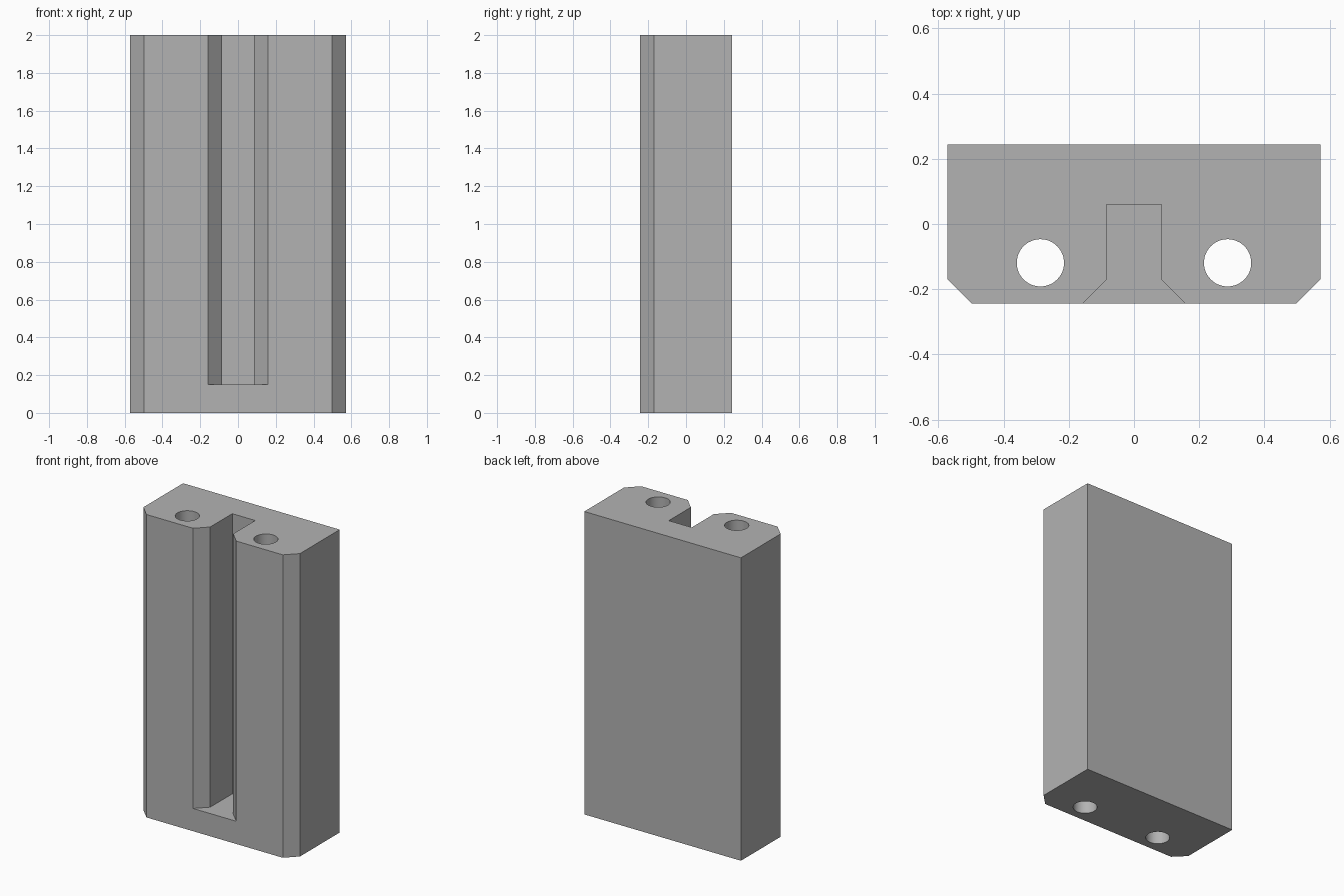
import bpy
import bmesh
import math

cube = bpy.data.objects.get("Cube")
if cube:
    bpy.data.objects.remove(cube, do_unlink=True)

HEIGHT = 2.0
HALF_W, HALF_D = 0.572, 0.244
CHAMFER = 0.074
SLOT_HALF, SLOT_BACK, SLOT_FLOOR = 0.084, 0.06, 0.15
HOLE_X, HOLE_Y, HOLE_R = 0.287, -0.119, 0.0725
OVER = 0.1

# Plain grey material
grey = bpy.data.materials.new("plain grey")
grey.use_nodes = True
colour = (0.45, 0.45, 0.45, 1)
grey.diffuse_color = colour
grey.node_tree.nodes["Principled BSDF"].inputs["Base Color"].default_value = colour


def prism(name, outline, z0, z1):
    """Extrude an outline in the ground plane from z0 up to z1."""
    bm = bmesh.new()
    base = bm.faces.new([bm.verts.new((x, y, z0)) for x, y in outline])
    top = bmesh.ops.extrude_face_region(bm, geom=[base])["geom"]
    verts = [g for g in top if isinstance(g, bmesh.types.BMVert)]
    bmesh.ops.translate(bm, verts=verts, vec=(0, 0, z1 - z0))
    bmesh.ops.recalc_face_normals(bm, faces=bm.faces)
    mesh = bpy.data.meshes.new(name)
    bm.to_mesh(mesh)
    bm.free()
    mesh.materials.append(grey)
    obj = bpy.data.objects.new(name, mesh)
    bpy.context.collection.objects.link(obj)
    return obj


def mirrored(half):
    """Complete a right-hand half outline across x = 0."""
    return half + [(-x, y) for x, y in reversed(half)]


# Block with chamfered front corners
block = prism("slotted_block", mirrored([
    (HALF_W - CHAMFER, -HALF_D),
    (HALF_W, -HALF_D + CHAMFER),
    (HALF_W, HALF_D),
]), 0, HEIGHT)

# Slot cutter with a flared mouth, closed at the bottom
flare = CHAMFER + OVER
cutters = [prism("slot_cutter", mirrored([
    (SLOT_HALF + flare, -HALF_D - OVER),
    (SLOT_HALF, -HALF_D + CHAMFER),
    (SLOT_HALF, SLOT_BACK),
]), SLOT_FLOOR, HEIGHT + OVER)]

# Round cutters for the two through holes
SIDES = 48
for side, name in ((1, "left_hole_cutter"), (-1, "right_hole_cutter")):
    circle = [(side * HOLE_X + HOLE_R * math.cos(math.tau * i / SIDES),
               HOLE_Y + HOLE_R * math.sin(math.tau * i / SIDES))
              for i in range(SIDES)]
    cutters.append(prism(name, circle, -OVER, HEIGHT + OVER))

# Cut the slot and holes, then discard the cutters
bpy.ops.object.select_all(action="DESELECT")
bpy.context.view_layer.objects.active = block
block.select_set(True)
for cutter in cutters:
    cutter.hide_render = True
    mod = block.modifiers.new(cutter.name, "BOOLEAN")
    mod.operation = "DIFFERENCE"
    mod.solver = "EXACT"
    mod.object = cutter
    bpy.ops.object.modifier_apply(modifier=mod.name)
    bpy.data.objects.remove(cutter, do_unlink=True)

bpy.ops.object.shade_smooth_by_angle(angle=math.radians(30))
